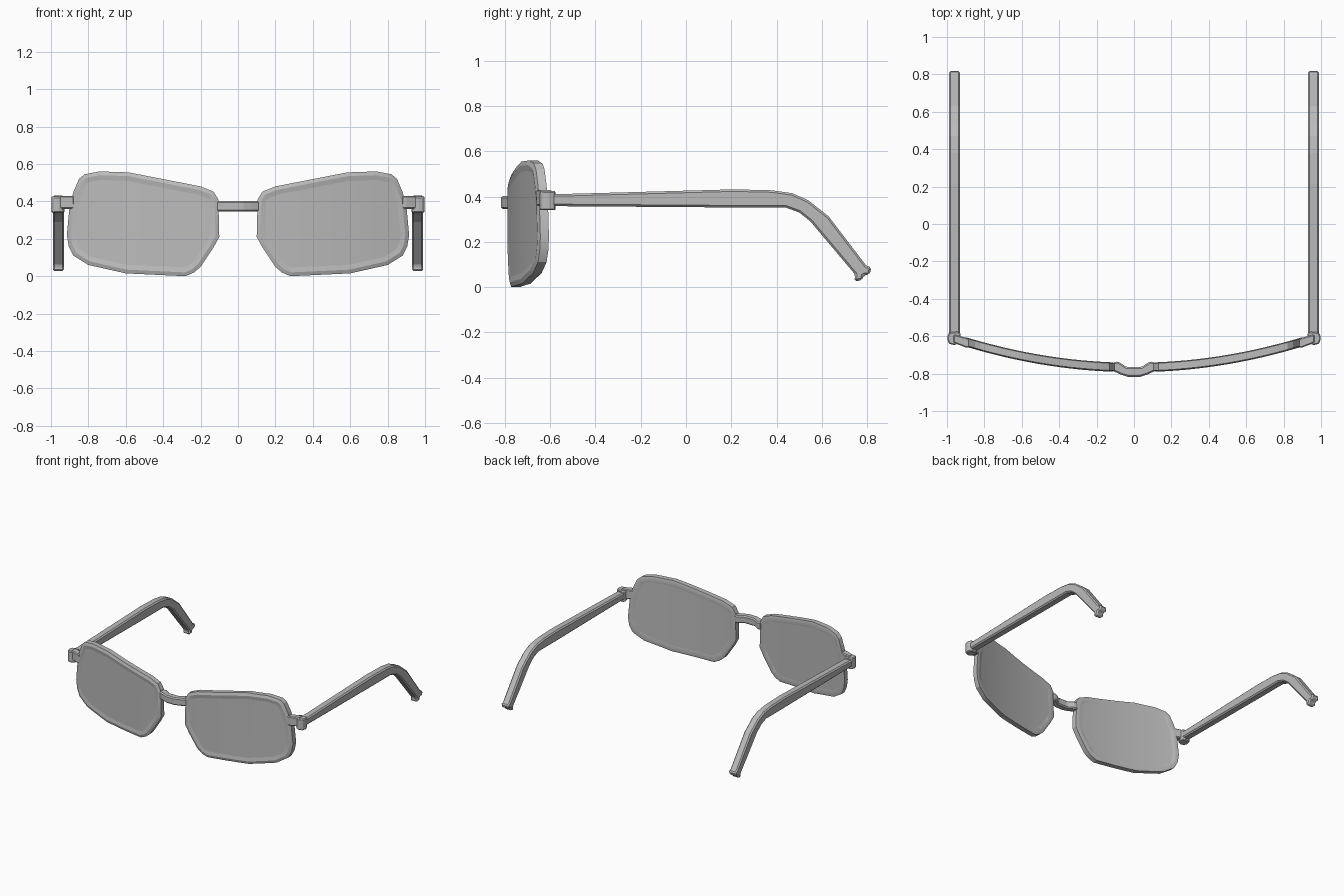
import bpy, bmesh, math
from mathutils import Vector

if "Cube" in bpy.data.objects:
    bpy.data.objects.remove(bpy.data.objects["Cube"])

grey = bpy.data.materials.new("plain grey")
grey.diffuse_color = (0.5, 0.5, 0.5, 1)
grey.use_nodes = True
grey.node_tree.nodes["Principled BSDF"].inputs["Base Color"].default_value = grey.diffuse_color


def finish(name, bm, mirror=True, bevel=0.0):
    bmesh.ops.recalc_face_normals(bm, faces=bm.faces[:])
    me = bpy.data.meshes.new(name)
    bm.to_mesh(me)
    bm.free()
    me.materials.append(grey)
    ob = bpy.data.objects.new(name, me)
    bpy.context.collection.objects.link(ob)
    if bevel:
        b = ob.modifiers.new("bevel", 'BEVEL')
        b.width = bevel
        b.segments = 1
    if mirror:
        ob.modifiers.new("mirror", 'MIRROR')
    return ob


def smooth(ob):
    bpy.ops.object.select_all(action='DESELECT')
    ob.select_set(True)
    bpy.context.view_layer.objects.active = ob
    bpy.ops.object.shade_smooth_by_angle(angle=math.radians(25))


def prism(points, lo, hi, axis):
    """Extrude a 2D outline between lo and hi along x or z."""
    bm = bmesh.new()
    place = (lambda p, h: (h, p[0], p[1])) if axis == 'x' else (lambda p, h: (p[0], p[1], h))
    a = [bm.verts.new(place(p, lo)) for p in points]
    b = [bm.verts.new(place(p, hi)) for p in points]
    n = len(points)
    bm.faces.new(a)
    bm.faces.new(b)
    for i in range(n):
        bm.faces.new((a[i], a[(i + 1) % n], b[(i + 1) % n], b[i]))
    return bm


def inset(points, d):
    out, n = [], len(points)
    for i in range(n):
        p = Vector(points[i])
        u = (p - Vector(points[i - 1])).normalized()
        v = (Vector(points[(i + 1) % n]) - p).normalized()
        nu, nv = Vector((-u.y, u.x)), Vector((-v.y, v.x))
        out.append(p + (nu + nv) * d / (1 + nu.dot(nv)))
    return out


def rings(loops, closed):
    """Join (outline, y) loops in x/z; closed makes a hoop, else ends are capped."""
    bm = bmesh.new()
    vs = [[bm.verts.new((p[0], y, p[1])) for p in pts] for pts, y in loops]
    n = len(vs[0])
    for k in range(len(vs) if closed else len(vs) - 1):
        a, b = vs[k], vs[(k + 1) % len(vs)]
        for i in range(n):
            bm.faces.new((a[i], a[(i + 1) % n], b[(i + 1) % n], b[i]))
    if not closed:
        bm.faces.new(vs[0])
        bm.faces.new(vs[-1])
    return bm


def wrap(bm):
    """Slice across x, then bend around the face."""
    for k in range(1, 14):
        bmesh.ops.bisect_plane(bm, geom=bm.verts[:] + bm.edges[:] + bm.faces[:],
                               plane_co=(0.1 + k * 0.06, 0, 0), plane_no=(1, 0, 0))
    for v in bm.verts:
        v.co.y += -0.767 + 0.169 * v.co.x ** 2


# Lens outline, counter-clockwise in x/z
outline = [(0.10, 0.21), (0.13, 0.155), (0.20, 0.05), (0.235, 0.02), (0.28, 0.0),
           (0.60, 0.015), (0.80, 0.06), (0.88, 0.11), (0.905, 0.16), (0.915, 0.22),
           (0.90, 0.38), (0.88, 0.45), (0.85, 0.52), (0.82, 0.545), (0.74, 0.56),
           (0.585, 0.555), (0.20, 0.48), (0.13, 0.452), (0.105, 0.41)]
rim_mid, rim_in = inset(outline, 0.02), inset(outline, 0.06)
lens_edge = inset(outline, 0.04)

# Rims
bm = rings([(outline, -0.018), (rim_mid, -0.025), (rim_in, -0.018),
            (rim_in, 0.018), (rim_mid, 0.025), (outline, 0.02)], True)
wrap(bm)
smooth(finish("rim", bm))

# Lenses
bm = rings([(lens_edge, -0.0205), (lens_edge, 0.0205)], False)
wrap(bm)
smooth(finish("lens", bm))

# Nose bridge
front = [(-0.115, -0.785), (-0.07, -0.805), (-0.03, -0.818), (0.03, -0.818), (0.07, -0.805), (0.115, -0.785)]
back = [(0.115, -0.74), (0.085, -0.735), (0.04, -0.765), (-0.04, -0.765), (-0.085, -0.735), (-0.115, -0.74)]
finish("nose_bridge", prism(front + back, 0.345, 0.402, 'z'), False, 0.008)

# End pieces joining rims to hinges
finish("end_piece", prism([(0.875, -0.66), (0.90, -0.66), (0.965, -0.635), (0.965, -0.59),
                           (0.925, -0.60), (0.875, -0.615)], 0.36, 0.43, 'z'), True, 0.006)

# Hinge blocks
finish("hinge", prism([(0.935, -0.635), (0.96, -0.648), (0.99, -0.64), (1.0, -0.61),
                       (0.99, -0.58), (0.94, -0.575), (0.925, -0.59)], 0.34, 0.425, 'z'), True, 0.006)

# Temple arms with the drop behind the ear
arm = [(-0.60, 0.41), (0.21, 0.432), (0.38, 0.428), (0.47, 0.415), (0.54, 0.384), (0.63, 0.313),
       (0.795, 0.097), (0.82, 0.086), (0.81, 0.055), (0.785, 0.052), (0.778, 0.03),
       (0.744, 0.026), (0.748, 0.055), (0.55, 0.29), (0.50, 0.33), (0.44, 0.352), (0.22, 0.352), (-0.60, 0.358)]
finish("temple_arm", prism(arm, 0.93, 0.99, 'x'), True, 0.009)
